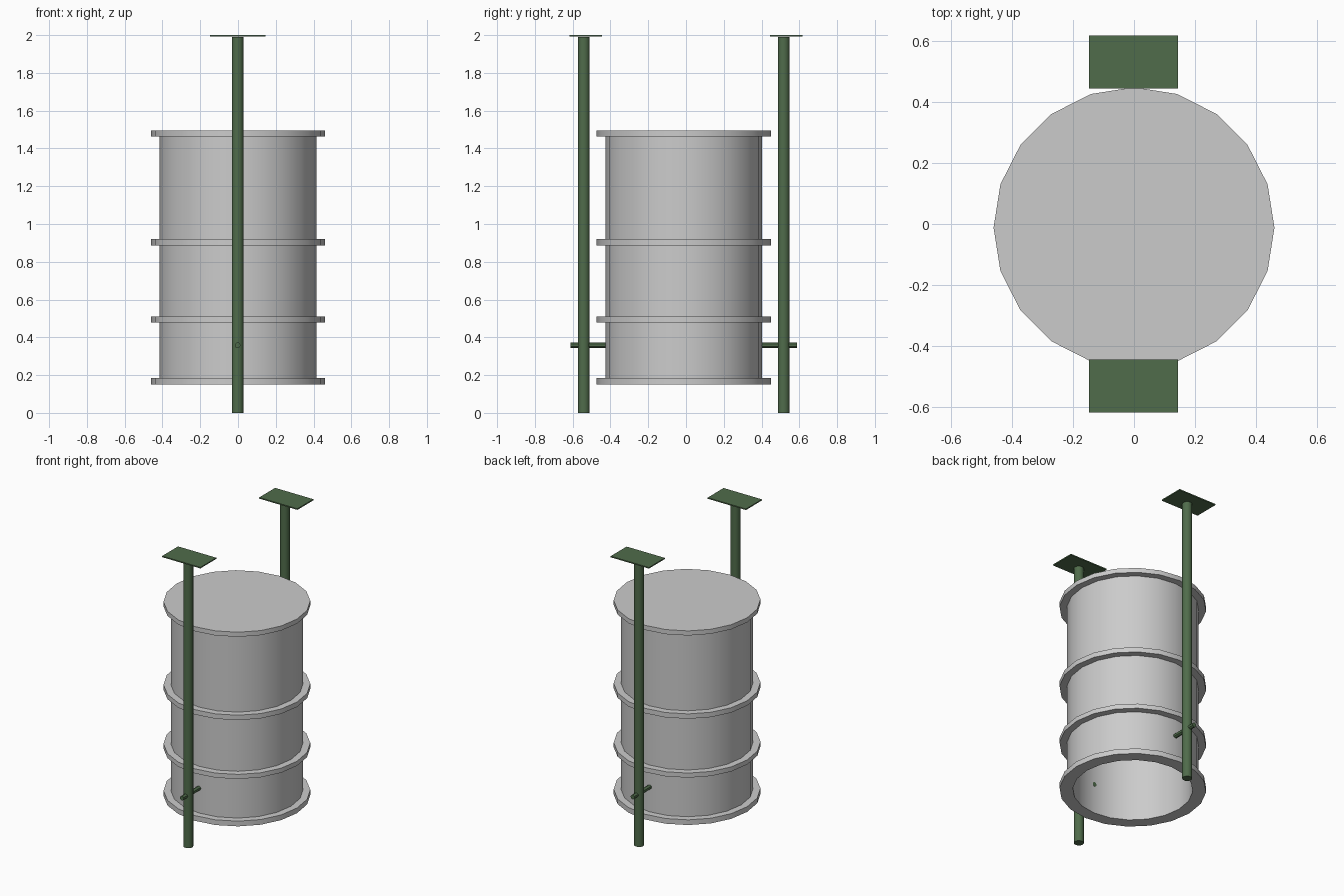
import bpy, bmesh
from math import pi, radians
from mathutils import Matrix, Vector

if "Cube" in bpy.data.objects:
    bpy.data.objects.remove(bpy.data.objects["Cube"])

CY = -0.012  # drum axis offset in y
SIDES = 20

green = bpy.data.materials.new("dark_green_paint")
green.diffuse_color = (0.08, 0.15, 0.07, 1)
green.use_nodes = True
green.node_tree.nodes["Principled BSDF"].inputs["Base Color"].default_value = green.diffuse_color


def add(name, bm, mat=None):
    bmesh.ops.recalc_face_normals(bm, faces=bm.faces)
    me = bpy.data.meshes.new(name)
    bm.to_mesh(me)
    bm.free()
    ob = bpy.data.objects.new(name, me)
    bpy.context.collection.objects.link(ob)
    if mat:
        me.materials.append(mat)
    bpy.ops.object.select_all(action='DESELECT')
    ob.select_set(True)
    bpy.context.view_layer.objects.active = ob
    bpy.ops.object.shade_smooth_by_angle(angle=radians(30))
    return ob


def rod(name, r, length, matrix, sides):
    bm = bmesh.new()
    bmesh.ops.create_cone(bm, cap_ends=True, segments=sides, radius1=r,
                          radius2=r, depth=length, matrix=matrix)
    return add(name, bm, green)


# Drum: closed lid, open bottom, four protruding hoops, thick wall
R_BODY, R_HOOP, R_IN = 0.415, 0.461, 0.377
hoops = [(0.15, 0.186), (0.478, 0.51), (0.886, 0.92), (1.463, 1.495)]
profile = [(0, 1.46), (R_IN, 1.46), (R_IN, 0.15)]
for z0, z1 in hoops:
    if z0 > 0.2:
        profile.append((R_BODY, z0))
    profile += [(R_HOOP, z0), (R_HOOP, z1)]
    if z1 < 1.4:
        profile.append((R_BODY, z1))
profile.append((0, 1.495))

bm = bmesh.new()
verts = [bm.verts.new((r, CY, z)) for r, z in profile]
edges = [bm.edges.new(p) for p in zip(verts, verts[1:])]
bmesh.ops.spin(bm, geom=verts + edges, cent=(0, CY, 0), axis=(0, 0, 1),
               angle=2 * pi, steps=SIDES)
bmesh.ops.remove_doubles(bm, verts=bm.verts, dist=1e-4)
add("drum", bm)

# Two support stands: post, top plate and peg into the drum
for s, side in ((-1, "front"), (1, "back")):
    rod(side + "_post", 0.031, 1.99,
        Matrix.Translation((-0.002, CY + s * 0.529, 0.995)), 20)
    rod(side + "_peg", 0.015, 0.225,
        Matrix.Translation((-0.002, CY + s * 0.487, 0.358))
        @ Matrix.Rotation(pi / 2, 4, 'X'), 12)
    bm = bmesh.new()
    bmesh.ops.create_cube(bm, size=1)
    bmesh.ops.scale(bm, verts=bm.verts, vec=(0.293, 0.174, 0.008))
    bmesh.ops.translate(bm, verts=bm.verts, vec=Vector((-0.002, s * 0.531, 1.996)))
    add(side + "_plate", bm, green)
